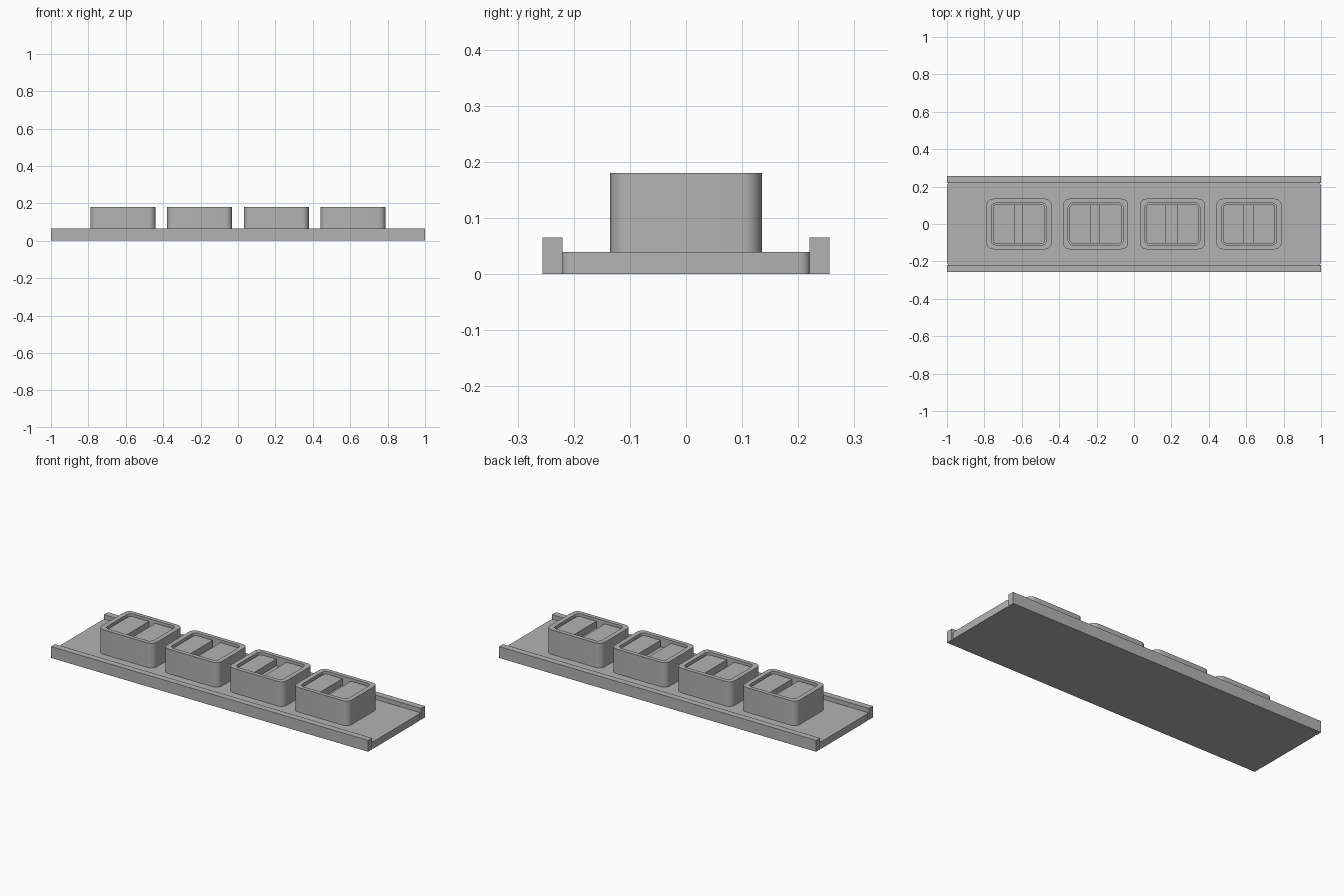
import bpy, bmesh, math

cube = bpy.data.objects.get("Cube")
if cube:
    bpy.data.objects.remove(cube, do_unlink=True)

grey = bpy.data.materials.new("light_grey")
grey.use_nodes = True
GREY = (0.45, 0.45, 0.45, 1)
grey.diffuse_color = GREY
grey.node_tree.nodes["Principled BSDF"].inputs["Base Color"].default_value = GREY


def outline(x0, x1, hy, r_left, r_right, steps=6):
    """Rounded rectangle, counter-clockwise, with separate left and right radii."""
    pts = []
    corners = [(x1, hy, r_right, 0), (x0, hy, r_left, 90),
               (x0, -hy, r_left, 180), (x1, -hy, r_right, 270)]
    for x, y, r, start in corners:
        if r == 0:
            pts.append((x, y))
            continue
        cx = x - math.copysign(r, x - (x0 + x1) / 2)
        cy = y - math.copysign(r, y)
        for i in range(steps + 1):
            a = math.radians(start + 90 * i / steps)
            pts.append((cx + r * math.cos(a), cy + r * math.sin(a)))
    return pts


def loft(name, layers, location=(0, 0, 0)):
    """Join stacked outlines into a closed solid; each layer is (points, z)."""
    bm = bmesh.new()
    rings = [[bm.verts.new((x, y, z)) for x, y in pts] for pts, z in layers]
    bm.faces.new(rings[0][::-1])
    bm.faces.new(rings[-1])
    for low, high in zip(rings, rings[1:]):
        for i in range(len(low)):
            j = (i + 1) % len(low)
            bm.faces.new((low[i], low[j], high[j], high[i]))
    bmesh.ops.recalc_face_normals(bm, faces=bm.faces)
    mesh = bpy.data.meshes.new(name)
    bm.to_mesh(mesh)
    bm.free()
    mesh.materials.append(grey)
    obj = bpy.data.objects.new(name, mesh)
    obj.location = location
    bpy.context.collection.objects.link(obj)
    bpy.ops.object.select_all(action='DESELECT')
    obj.select_set(True)
    bpy.context.view_layer.objects.active = obj
    bpy.ops.object.shade_smooth_by_angle(angle=math.radians(30))
    return obj


# Base plate with rounded ends and a raised rail on each long side
plate = outline(-1, 1, 0.222, 0.02, 0.02)
loft("base_plate", [(plate, 0), (plate, 0.04)])
rail = outline(-1, 1, 0.018, 0, 0)
for side, y in (("front", -0.238), ("back", 0.238)):
    loft(side + "_rail", [(rail, 0), (rail, 0.065)], (0, y, 0))

# Housings, each holding two inset plates either side of a groove
outer = outline(-0.174, 0.174, 0.135, 0.035, 0.035)
inner = outline(-0.147, 0.147, 0.112, 0.025, 0.025)
grooves = [(-0.02, 0.02), (-0.028, 0.021), (-0.037, 0.028), (-0.03, 0.024)]
FLOOR, TOP = 0.11, 0.168
for n, (left, right) in enumerate(grooves):
    at = (-0.615 + 0.41 * n, 0, 0)
    tag = "_%d" % (n + 1)
    loft("housing" + tag, [(outer, 0.04), (outer, 0.18), (inner, 0.18), (inner, FLOOR)], at)
    plates = {"left_plate": outline(right, 0.14, 0.105, 0, 0.02),
              "right_plate": outline(-0.14, left, 0.105, 0.02, 0)}
    for name, pts in plates.items():
        loft(name + tag, [(pts, FLOOR), (pts, TOP)], at)
    # Shallow floor of the groove
    bed = outline(left, right, 0.105, 0, 0)
    loft("groove_floor" + tag, [(bed, FLOOR), (bed, 0.13)], at)
